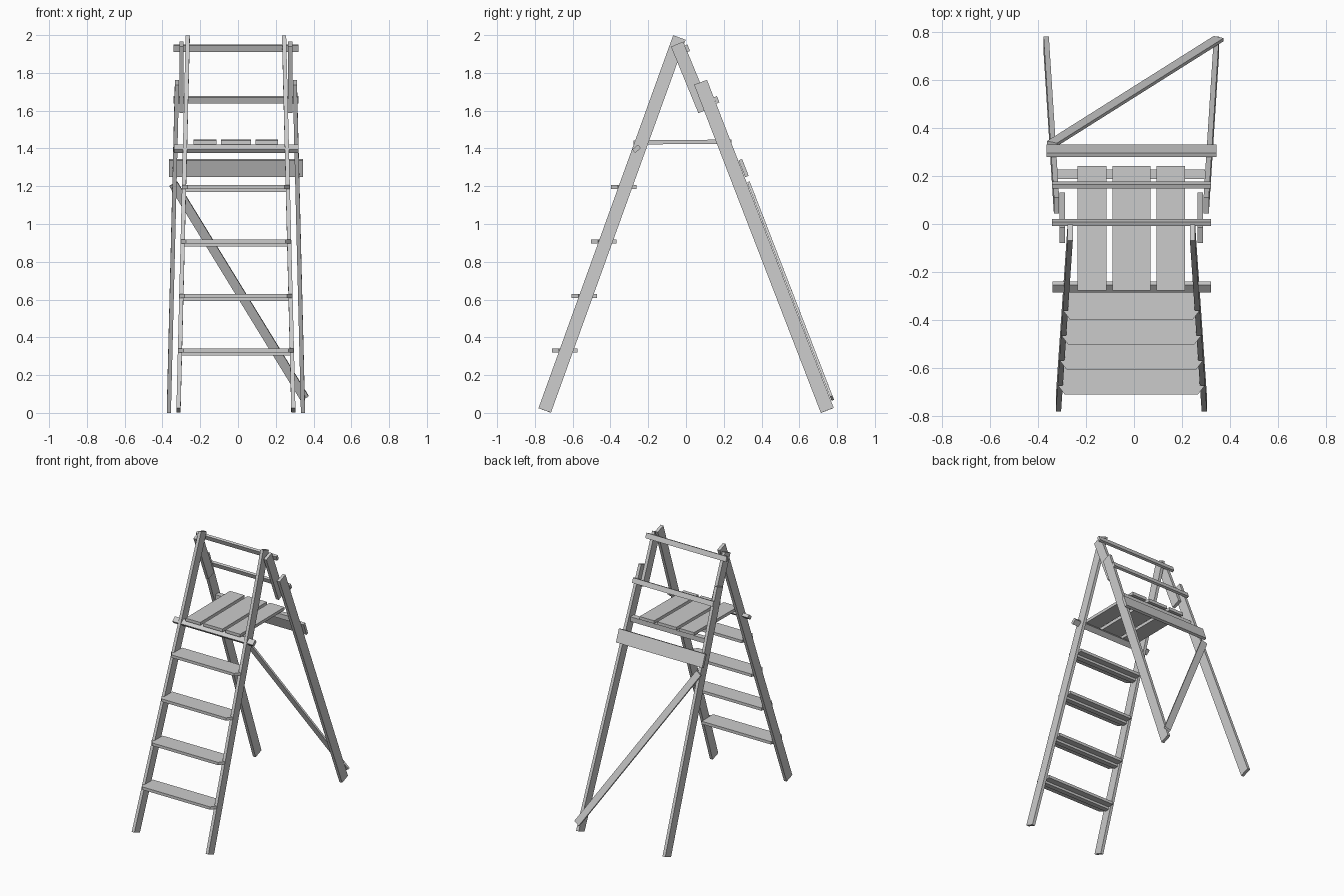
import bpy, bmesh
from mathutils import Vector

if "Cube" in bpy.data.objects:
    bpy.data.objects.remove(bpy.data.objects["Cube"])

CX = -0.011  # frame centre line


def mesh_obj(name, bm):
    bmesh.ops.recalc_face_normals(bm, faces=bm.faces)
    me = bpy.data.meshes.new(name)
    bm.to_mesh(me)
    bm.free()
    ob = bpy.data.objects.new(name, me)
    bpy.context.collection.objects.link(ob)
    return ob


def beam(name, a, b, width, thick, normal):
    """Square-ended plank from a to b; thick is measured along normal."""
    a, b = Vector(a), Vector(b)
    d = (b - a).normalized()
    n = Vector(normal)
    n = (n - d * n.dot(d)).normalized()
    s = d.cross(n)
    bm = bmesh.new()
    ends = []
    for p in (a, b):
        ends.append([bm.verts.new(p + s * width / 2 * i + n * thick / 2 * j)
                     for i, j in ((-1, -1), (1, -1), (1, 1), (-1, 1))])
    bm.faces.new(ends[0])
    bm.faces.new(ends[1])
    for i in range(4):
        k = (i + 1) % 4
        bm.faces.new((ends[0][i], ends[0][k], ends[1][k], ends[1][i]))
    return mesh_obj(name, bm)


def crossbar(name, x0, x1, y, z, height, thick, normal):
    return beam(name, (x0, y, z), (x1, y, z), height, thick, normal)


# Point on the front leg centre line at height z: (y, half spacing)
def front_at(z):
    t = (z - 0.013) / 1.974
    return -0.748 + 0.713 * t, 0.304 - 0.049 * t


# Legs: full front rails, and rear legs made of two lapped pieces
for side, s in (("left", -1), ("right", 1)):
    y0, h0 = front_at(0.013)
    y1, h1 = front_at(1.987)
    beam("front_leg_" + side, (CX + s * h0, y0, 0.013), (CX + s * h1, y1, 1.987),
         0.07, 0.022, (1, 0, 0))
    beam("rear_leg_lower_" + side, (CX + s * 0.355, 0.748, 0.013),
         (CX + s * 0.312, 0.077, 1.75), 0.073, 0.022, (1, 0, 0))
    beam("rear_leg_upper_" + side, (CX + s * 0.288, 0.098, 1.60),
         (CX + s * 0.288, -0.047, 1.952), 0.07, 0.023, (1, 0, 0))

# Steps: treads with chamfered ears in front of the legs, on a hidden cleat
for i in range(4):
    z = 0.331 + 0.2885 * i
    y, h = front_at(z)
    half = [(h - 0.018, y - 0.077), (h + 0.01, y - 0.04),
            (h - 0.011, y - 0.039), (h - 0.011, y + 0.058)]
    outline = half + [(-x, v) for x, v in reversed(half)]
    bm = bmesh.new()
    face = bm.faces.new([bm.verts.new((CX + x, v, z - 0.01)) for x, v in outline])
    ext = bmesh.ops.extrude_face_region(bm, geom=[face])
    bmesh.ops.translate(bm, vec=(0, 0, 0.021),
                        verts=[e for e in ext["geom"] if isinstance(e, bmesh.types.BMVert)])
    mesh_obj(f"step_{i + 1}", bm)
    yc, hc = front_at(z - 0.019)
    crossbar(f"step_cleat_{i + 1}", CX - hc - 0.008, CX + hc + 0.008, yc, z - 0.019,
             0.036, 0.018, (0, 0, 1))

# Platform boards and their two bearers
for i, (x, w) in enumerate(((-0.175, 0.12), (-0.011, 0.158), (0.153, 0.12))):
    beam(f"platform_board_{i + 1}", (x, -0.278, 1.432), (x, 0.241, 1.436),
         w, 0.022, (0, 0, 1))
crossbar("platform_front_bearer", -0.34, 0.32, -0.262, 1.398, 0.04, 0.024, (0, -0.64, 0.77))
crossbar("platform_rear_bearer", -0.318, 0.297, 0.208, 1.40, 0.04, 0.035, (0, 0, 1))

# Rear rails and wide back board
REAR = (0, 0.932, 0.362)
crossbar("top_rail", -0.341, 0.32, 0.006, 1.93, 0.037, 0.018, REAR)
crossbar("middle_rail", -0.341, 0.32, 0.162, 1.657, 0.036, 0.018, REAR)
crossbar("back_board", -0.365, 0.343, 0.305, 1.296, 0.096, 0.02, REAR)

# Diagonal brace across the back
beam("diagonal_brace", (-0.342, 0.335, 1.212), (0.353, 0.773, 0.078), 0.048, 0.014, REAR)
